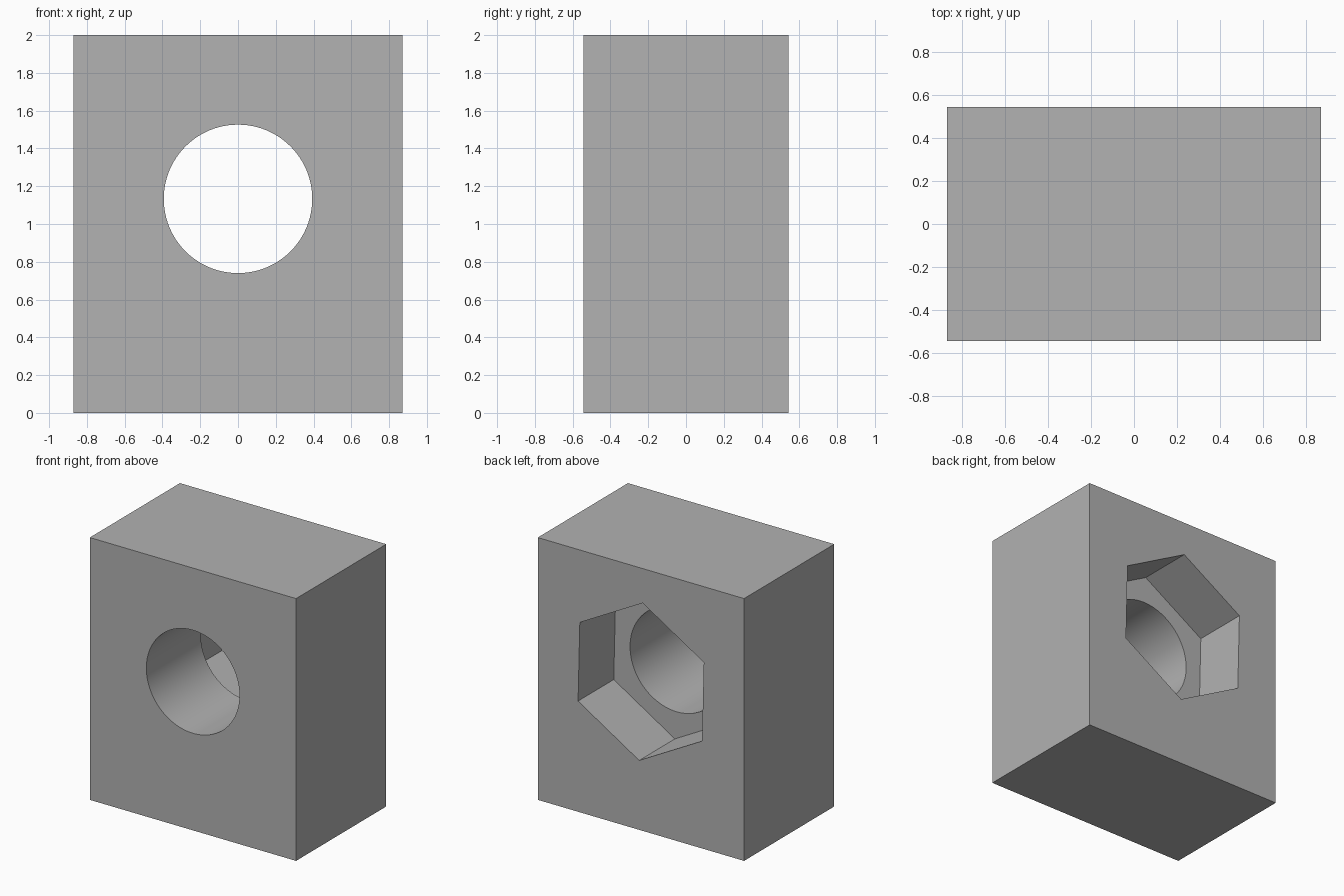
import bpy, bmesh, math

if "Cube" in bpy.data.objects:
    bpy.data.objects.remove(bpy.data.objects["Cube"], do_unlink=True)

WIDTH, DEPTH, HEIGHT = 1.74, 1.086, 2.0
HOLE_Z, HOLE_RADIUS = 1.133, 0.393
POCKET_RADIUS, POCKET_DEPTH = 0.604, 0.43
BACK = DEPTH / 2

grey = bpy.data.materials.new("plain grey")
grey.use_nodes = True
colour = (0.445, 0.445, 0.445, 1)
grey.diffuse_color = colour
grey.node_tree.nodes["Principled BSDF"].inputs["Base Color"].default_value = colour


def prism(name, points, axis, start, end):
    """Extrude an outline along y (outline in x, z) or z (outline in x, y)."""
    bm = bmesh.new()
    place = (lambda a, b: (a, start, b)) if axis == "y" else (lambda a, b: (a, b, start))
    face = bm.faces.new([bm.verts.new(place(a, b)) for a, b in points])
    new = bmesh.ops.extrude_face_region(bm, geom=[face])["geom"]
    shift = (0, end - start, 0) if axis == "y" else (0, 0, end - start)
    bmesh.ops.translate(bm, vec=shift, verts=[v for v in new if isinstance(v, bmesh.types.BMVert)])
    bmesh.ops.recalc_face_normals(bm, faces=bm.faces)
    mesh = bpy.data.meshes.new(name)
    bm.to_mesh(mesh)
    bm.free()
    mesh.materials.append(grey)
    obj = bpy.data.objects.new(name, mesh)
    bpy.context.collection.objects.link(obj)
    return obj


def ring(radius, sides, turn):
    angles = [turn + math.tau * i / sides for i in range(sides)]
    return [(radius * math.cos(a), HOLE_Z + radius * math.sin(a)) for a in angles]


# Solid block
x, y = WIDTH / 2, DEPTH / 2
block = prism("block", [(-x, -y), (x, -y), (x, y), (-x, y)], "z", 0, HEIGHT)

# Round through hole, and hexagonal nut pocket in the back
cutters = [
    prism("hole_cutter", ring(HOLE_RADIUS, 96, 0), "y", -1, 1),
    prism("pocket_cutter", ring(POCKET_RADIUS, 6, math.radians(91.4)), "y", BACK - POCKET_DEPTH, 1),
]
bpy.ops.object.select_all(action="DESELECT")
bpy.context.view_layer.objects.active = block
block.select_set(True)
for cutter in cutters:
    cutter.hide_render = True
    cut = block.modifiers.new(cutter.name, "BOOLEAN")
    cut.operation = "DIFFERENCE"
    cut.solver = "EXACT"
    cut.object = cutter
    bpy.ops.object.modifier_apply(modifier=cut.name)
    bpy.data.objects.remove(cutter, do_unlink=True)

# Smooth bore, crisp edges elsewhere
bpy.ops.object.shade_smooth_by_angle(angle=math.radians(30))
